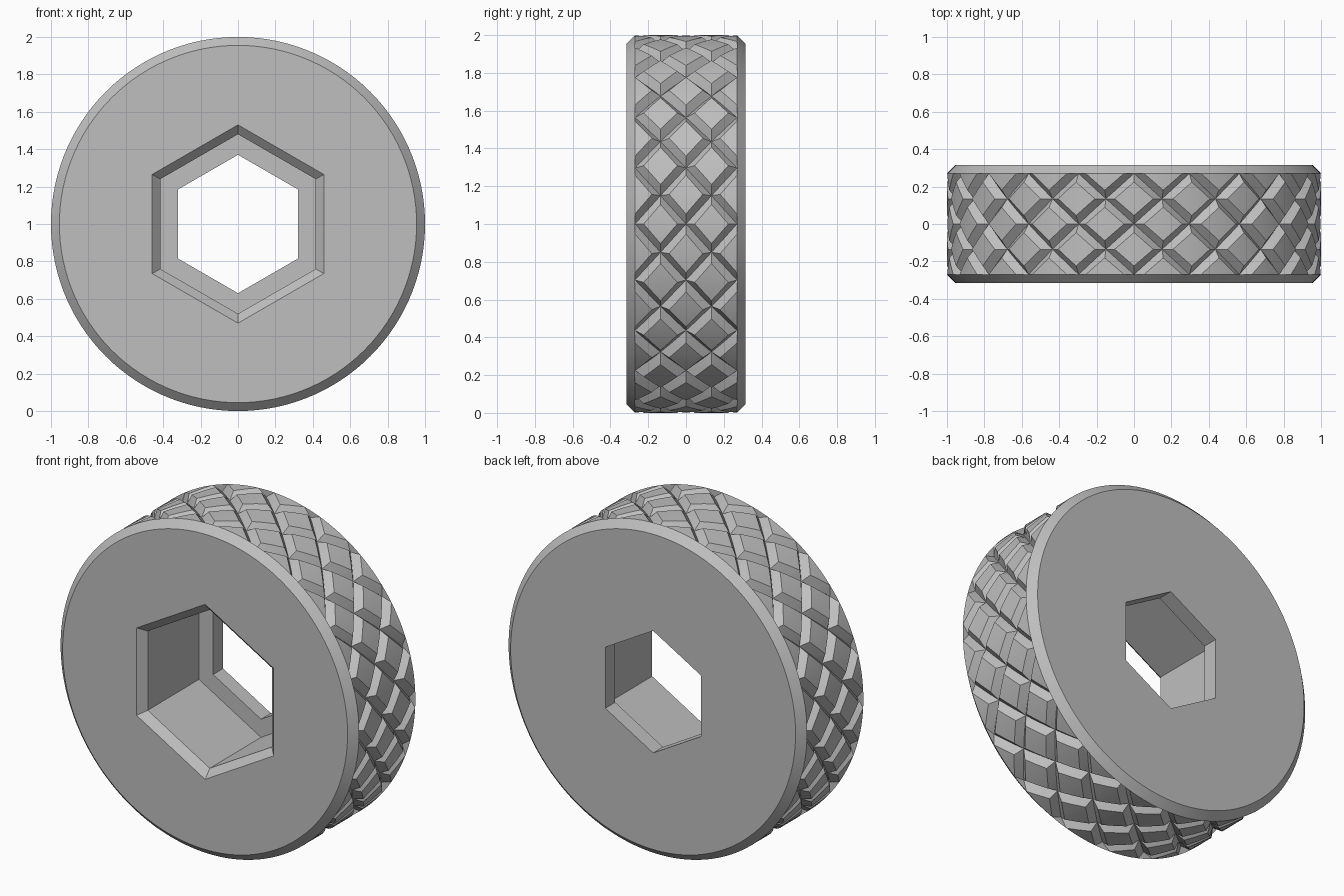
import bpy
import bmesh
import math

if "Cube" in bpy.data.objects:
    bpy.data.objects.remove(bpy.data.objects["Cube"], do_unlink=True)

SEGMENTS = 120          # facets round the wheel
TEETH = 20              # grooves in each helix direction
HALF, EDGE = 0.315, 0.27  # half thickness, start of the chamfer
CORE = 0.93             # core radius under the knurl
DEPTH, GROOVE = 0.042, 0.17  # groove depth, half width in pitches

grey = bpy.data.materials.new("machined_grey")
grey.use_nodes = True
grey.diffuse_color = (0.52, 0.52, 0.52, 1)
grey.node_tree.nodes["Principled BSDF"].inputs["Base Color"].default_value = grey.diffuse_color


def finish(bm, name):
    mesh = bpy.data.meshes.new(name)
    bm.to_mesh(mesh)
    bm.free()
    mesh.materials.append(grey)
    obj = bpy.data.objects.new(name, mesh)
    bpy.context.collection.objects.link(obj)
    obj.location.z = 1
    bpy.ops.object.select_all(action='DESELECT')
    obj.select_set(True)
    bpy.context.view_layer.objects.active = obj
    bpy.ops.object.shade_smooth_by_angle(angle=math.radians(25))


def round_radius(size, angle):
    return size


def hex_radius(size, angle):
    # corners point straight up and down
    sector = math.radians(60)
    offset = (angle + sector / 2) % sector - sector / 2
    return size * math.cos(sector / 2) / math.cos(offset)


# Wheel body: closed chain of round and hexagonal loops around the y axis
profile = [
    (hex_radius, 0.53, -HALF), (round_radius, 0.955, -HALF),
    (round_radius, 1, -EDGE), (round_radius, CORE, -EDGE),
    (round_radius, CORE, EDGE), (round_radius, 1, EDGE),
    (round_radius, 0.955, HALF), (hex_radius, 0.37, HALF),
    (hex_radius, 0.37, 0.22), (hex_radius, 0.48, 0.22),
    (hex_radius, 0.48, -EDGE),
]
bm = bmesh.new()
loops = []
for shape, size, y in profile:
    loop = []
    for i in range(SEGMENTS):
        a = math.tau * i / SEGMENTS
        r = shape(size, a)
        loop.append(bm.verts.new((r * math.cos(a), y, r * math.sin(a))))
    loops.append(loop)
for k, loop in enumerate(loops):
    after = loops[(k + 1) % len(loops)]
    for i in range(SEGMENTS):
        j = (i + 1) % SEGMENTS
        bm.faces.new((loop[i], loop[j], after[j], after[i]))
bmesh.ops.recalc_face_normals(bm, faces=bm.faces[:])
finish(bm, "wheel_body")

# Knurled grip: one flat tile, cut along the groove lines
bm = bmesh.new()
bmesh.ops.create_grid(bm, x_segments=SEGMENTS // TEETH, y_segments=4, size=0.5)
for v in bm.verts:
    v.co.x += 0.5
    v.co.y *= 2
for slant in (1, -1):
    for n in range(-1, 3):
        for offset in (-GROOVE, 0, GROOVE):
            bmesh.ops.bisect_plane(
                bm, geom=bm.verts[:] + bm.edges[:] + bm.faces[:], dist=1e-5,
                plane_co=(n + offset, 0, 0), plane_no=(1, slant, 0))

# Repeat the tile round the wheel
tile = bm.verts[:] + bm.edges[:] + bm.faces[:]
for i in range(1, TEETH):
    copy = bmesh.ops.duplicate(bm, geom=tile)["geom"]
    moved = [g for g in copy if isinstance(g, bmesh.types.BMVert)]
    bmesh.ops.translate(bm, verts=moved, vec=(i, 0, 0))


def groove(t):
    return max(0, 1 - abs(t - round(t)) / GROOVE)


# Wrap it into a cylinder, sinking the V grooves
for v in bm.verts:
    x, y = v.co.x, v.co.y
    r = 1 - DEPTH * max(groove(x + y), groove(x - y))
    a = -math.tau * x / TEETH
    v.co = (r * math.cos(a), y * EDGE, r * math.sin(a))
bmesh.ops.remove_doubles(bm, verts=bm.verts[:], dist=1e-4)
finish(bm, "knurled_grip")
